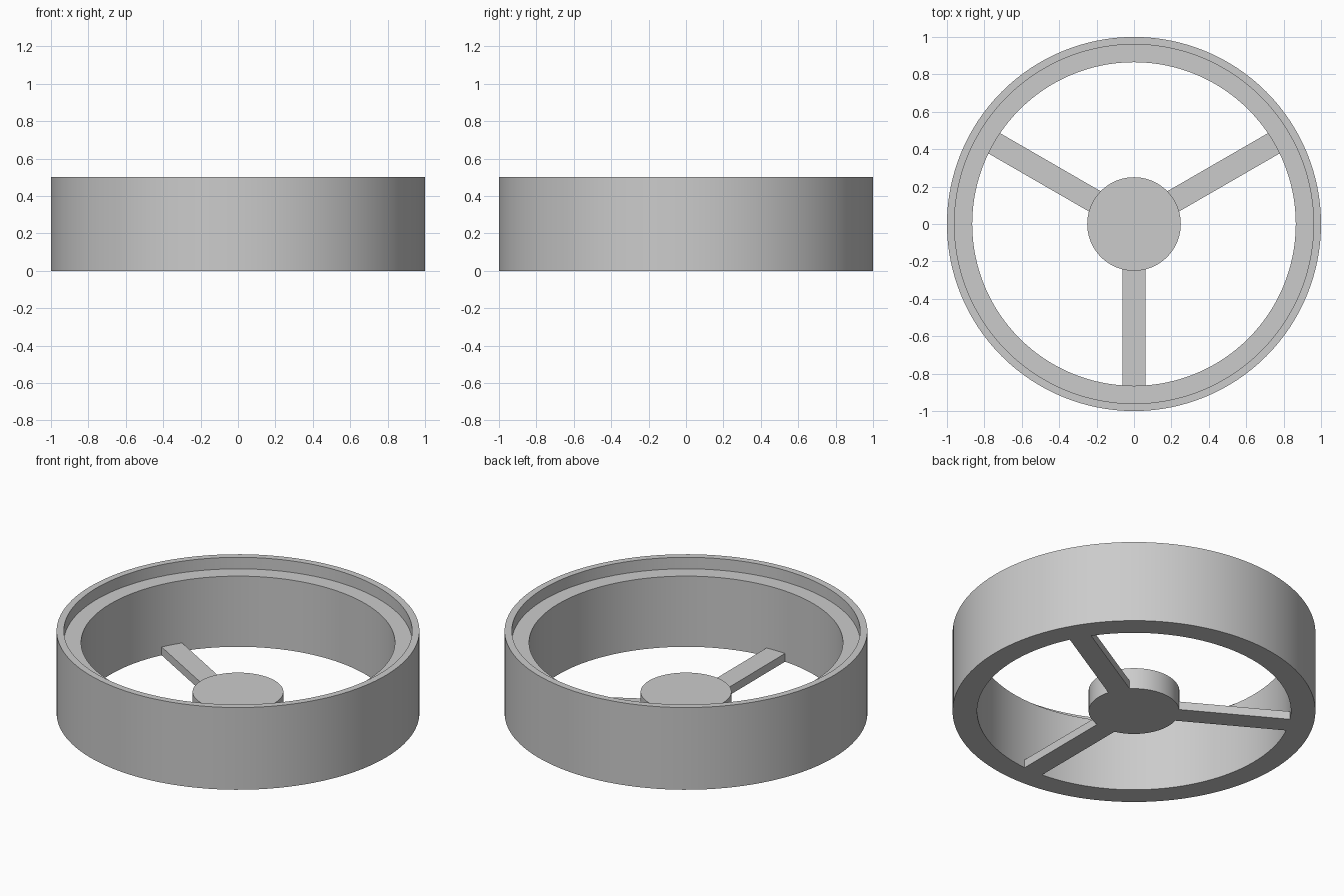
import bpy, bmesh, math
from mathutils import Matrix

if "Cube" in bpy.data.objects:
    bpy.data.objects.remove(bpy.data.objects["Cube"])

SEGMENTS = 128
grey = bpy.data.materials.new("plain_grey")
grey.diffuse_color = (0.6, 0.6, 0.6, 1.0)
grey.use_nodes = True
grey.node_tree.nodes["Principled BSDF"].inputs["Base Color"].default_value = grey.diffuse_color


def finish(name, bm):
    bmesh.ops.recalc_face_normals(bm, faces=bm.faces)
    mesh = bpy.data.meshes.new(name)
    bm.to_mesh(mesh)
    bm.free()
    mesh.materials.append(grey)
    obj = bpy.data.objects.new(name, mesh)
    bpy.context.collection.objects.link(obj)
    bpy.ops.object.select_all(action='DESELECT')
    obj.select_set(True)
    bpy.context.view_layer.objects.active = obj
    bpy.ops.object.shade_smooth_by_angle(angle=math.radians(30))
    return obj


def box(name, x0, x1, y0, y1, z0, z1, turn):
    bm = bmesh.new()
    bmesh.ops.create_cube(bm, size=1)
    bm.transform(Matrix.Rotation(turn, 4, 'Z')
                 @ Matrix.Translation(((x0 + x1) / 2, (y0 + y1) / 2, (z0 + z1) / 2))
                 @ Matrix.Diagonal((x1 - x0, y1 - y0, z1 - z0, 1)))
    return finish(name, bm)


# Outer ring: stepped profile with a thin lip, swept around z
profile = [(0.865, 0), (1, 0), (1, 0.5), (0.96, 0.5), (0.96, 0.43), (0.865, 0.43)]
bm = bmesh.new()
rings = []
for i in range(SEGMENTS):
    a = 2 * math.pi * i / SEGMENTS
    rings.append([bm.verts.new((r * math.cos(a), r * math.sin(a), z)) for r, z in profile])
for i, ring in enumerate(rings):
    after = rings[(i + 1) % SEGMENTS]
    for j in range(len(profile)):
        k = (j + 1) % len(profile)
        bm.faces.new((ring[j], after[j], after[k], ring[k]))
finish("outer_ring", bm)

# Central hub
bm = bmesh.new()
bmesh.ops.create_cone(bm, cap_ends=True, segments=SEGMENTS, radius1=0.25, radius2=0.25,
                      depth=0.13, matrix=Matrix.Translation((0, 0, 0.065)))
finish("hub", bm)

# Three flat spokes, flush with the base
for n in range(3):
    box(f"spoke_{n + 1}", 0.242, 0.865, -0.0625, 0.0625, 0, 0.05,
        math.radians(30 + 120 * n))
